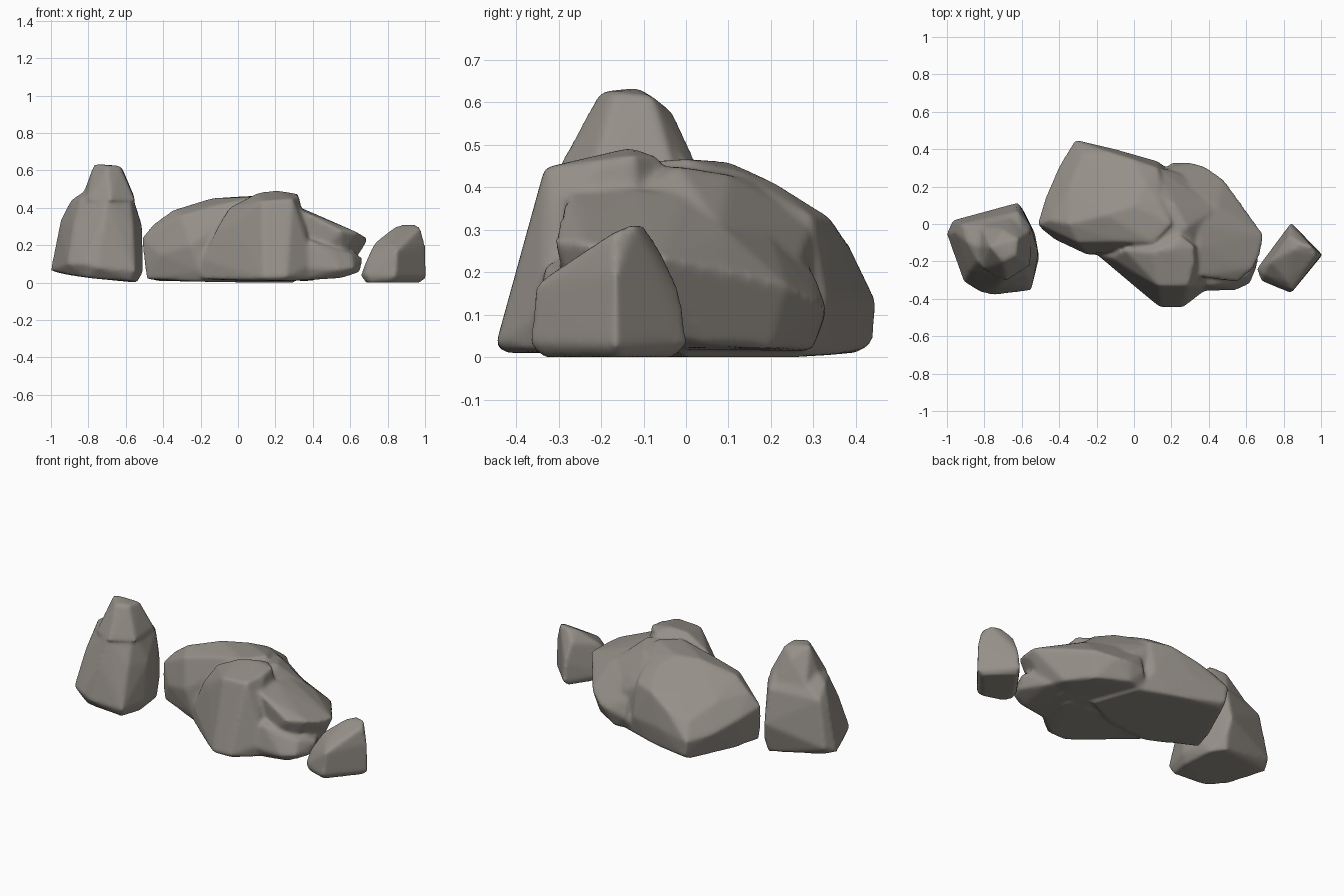
import bpy, bmesh

stone = bpy.data.materials.new("warm grey stone")
stone.diffuse_color = (0.30, 0.275, 0.245, 1)


def rock(name, *lumps):
    """Boulder: convex lumps fused into one skin with softly worn edges."""
    bm = bmesh.new()
    for corners in lumps:
        part = bmesh.new()
        for c in corners:
            part.verts.new(c)
        bmesh.ops.convex_hull(part, input=part.verts)
        loose = [v for v in part.verts if not v.link_faces]
        bmesh.ops.delete(part, geom=loose, context='VERTS')
        bmesh.ops.recalc_face_normals(part, faces=part.faces)
        tmp = bpy.data.meshes.new("lump")
        part.to_mesh(tmp)
        part.free()
        bm.from_mesh(tmp)
        bpy.data.meshes.remove(tmp)
    me = bpy.data.meshes.new(name)
    bm.to_mesh(me)
    bm.free()
    me.materials.append(stone)
    ob = bpy.data.objects.new(name, me)
    bpy.context.collection.objects.link(ob)
    fuse = ob.modifiers.new("fuse", 'REMESH')
    fuse.mode = 'VOXEL'
    fuse.voxel_size = 0.011
    fuse.use_smooth_shade = True
    worn = ob.modifiers.new("worn_edges", 'SMOOTH')
    worn.factor = 0.5
    worn.iterations = 8
    return ob


# standing rock on the left: body and narrow peak
body = [
    (-.95, -.04, .05), (-.90, -.26, .04), (-.80, -.33, .025), (-.57, -.33, .01),
    (-.54, -.20, 0), (-.56, 0, .005), (-.62, .07, .01), (-.93, 0, .05),
    (-1.003, -.05, .065), (-.97, .02, .10), (-.91, -.31, .10), (-.82, -.365, .10),
    (-.75, -.38, .08), (-.55, -.355, .06), (-.507, -.18, .06), (-.53, -.05, .08),
    (-.60, .09, .10), (-.62, .115, .20),
    (-.95, -.05, .33), (-.88, -.25, .30), (-.72, -.335, .30), (-.56, -.28, .30),
    (-.512, -.15, .30), (-.55, -.02, .42), (-.62, .07, .40), (-.92, 0, .38),
    (-.89, -.10, .445), (-.83, -.12, .485), (-.84, -.20, .45), (-.70, -.29, .45),
    (-.58, -.20, .50), (-.60, -.03, .50), (-.80, -.02, .46)]
peak = [
    (-.83, -.12, .47), (-.81, -.24, .44), (-.68, -.305, .44), (-.55, -.22, .44),
    (-.55, -.03, .45), (-.65, .04, .42), (-.82, -.01, .44),
    (-.77, -.12, .635), (-.70, -.205, .625), (-.63, -.17, .625),
    (-.62, -.08, .615), (-.70, -.03, .575), (-.74, -.11, .633)]
rock("standing_rock", body, peak)

# long lump of the big middle boulder
long_lump = [
    (-.49, -.02, .02), (-.44, .12, .01), (-.31, .40, .01), (0, .35, .005),
    (.20, .28, 0), (-.20, -.14, .005), (.10, -.10, 0), (.30, 0, 0),
    (-.515, 0, .24), (-.50, -.02, .10), (-.47, .15, .20), (-.40, .31, .15),
    (-.314, .45, .13), (-.30, .44, .03), (-.10, .40, .14), (.13, .335, .13),
    (-.42, -.085, .15), (-.25, -.165, .20), (-.20, -.165, .06),
    (-.45, .02, .315), (-.35, 0, .388), (-.35, .20, .30), (-.28, .38, .225),
    (-.13, .385, .265), (0, .345, .325), (-.15, .25, .34), (-.15, .05, .45),
    (0, .10, .46), (.06, .21, .41), (.13, .13, .437), (.13, .30, .33),
    (.20, 0, .468), (-.10, -.09, .42), (.10, -.10, .46), (-.30, -.10, .36)]

# blocky front lump
front_lump = [
    (-.20, -.16, .02), (-.08, -.26, .015), (.02, -.34, .012), (.15, -.42, .01),
    (.25, -.42, .01), (.38, -.34, .015), (.40, -.10, .01), (0, -.05, .01),
    (.14, -.448, .025), (.26, -.448, .03), (-.19, -.17, .12), (.40, -.34, .10),
    (.13, -.368, .28), (.28, -.363, .28), (-.02, -.26, .30), (.36, -.30, .30),
    (-.12, -.18, .28),
    (.13, -.333, .437), (.29, -.333, .447), (.325, -.20, .465), (.32, -.12, .475),
    (.20, -.13, .494), (.10, -.15, .48), (.02, -.17, .43), (.04, -.25, .38),
    (.25, -.06, .47), (-.05, -.14, .40)]

# sloping lump on the right, overhanging a low ledge
sloping_lump = [
    (.15, .28, .02), (.28, .30, .02), (.45, .20, .02), (.55, .05, .03),
    (.58, -.10, .05), (.55, -.25, .12), (.30, -.25, .02),
    (.20, .33, .10), (.30, .33, .12), (.38, .308, .13), (.48, .238, .17),
    (.57, .09, .22), (.695, -.06, .235), (.67, -.10, .19), (.675, -.16, .24),
    (.64, -.24, .268), (.555, -.31, .275),
    (.33, -.28, .39), (.35, -.12, .395), (.34, 0, .385), (.30, .20, .28),
    (.20, .30, .20), (.45, .10, .295), (.55, -.05, .295), (.47, -.22, .34)]
ledge = [
    (.30, -.33, .01), (.55, -.31, .025), (.60, -.28, .04), (.58, -.05, .04),
    (.30, 0, .01), (.30, -.36, .08), (.55, -.355, .07), (.62, -.32, .08),
    (.655, -.23, .06), (.667, -.18, .13), (.60, -.05, .14),
    (.61, -.28, .155), (.50, -.32, .18), (.40, -.33, .22), (.625, -.20, .16),
    (.50, -.05, .20), (.30, -.10, .30)]

# core that closes the valleys between the lumps
core = [
    (-.10, -.15, .01), (.45, -.25, .02), (.50, .10, .025), (.30, .28, .015),
    (0, .30, .01), (.06, .20, .41), (.12, .30, .31), (.24, .27, .24),
    (.22, .10, .43), (.28, -.02, .45), (.34, -.03, .39), (.44, .08, .305),
    (.40, -.26, .30), (.10, -.15, .45), (0, -.15, .42)]
rock("big_boulder", long_lump, front_lump, sloping_lump, ledge, core)

# small wedge rock on the far right
rock("small_rock", [
    (.83, -.02, 0), (.98, -.16, 0), (.83, -.34, 0), (.70, -.30, 0),
    (.68, -.25, 0), (.84, .008, .03), (1.008, -.165, .025), (.84, -.37, .03),
    (.68, -.305, .04), (.655, -.24, .04),
    (.84, -.008, .14), (1.002, -.165, .20), (.85, -.355, .17), (.69, -.27, .12),
    (.73, -.20, .215), (.83, -.06, .25),
    (.95, -.12, .315), (.975, -.17, .295), (.89, -.10, .312), (.84, -.14, .30),
    (.82, -.31, .20)])
